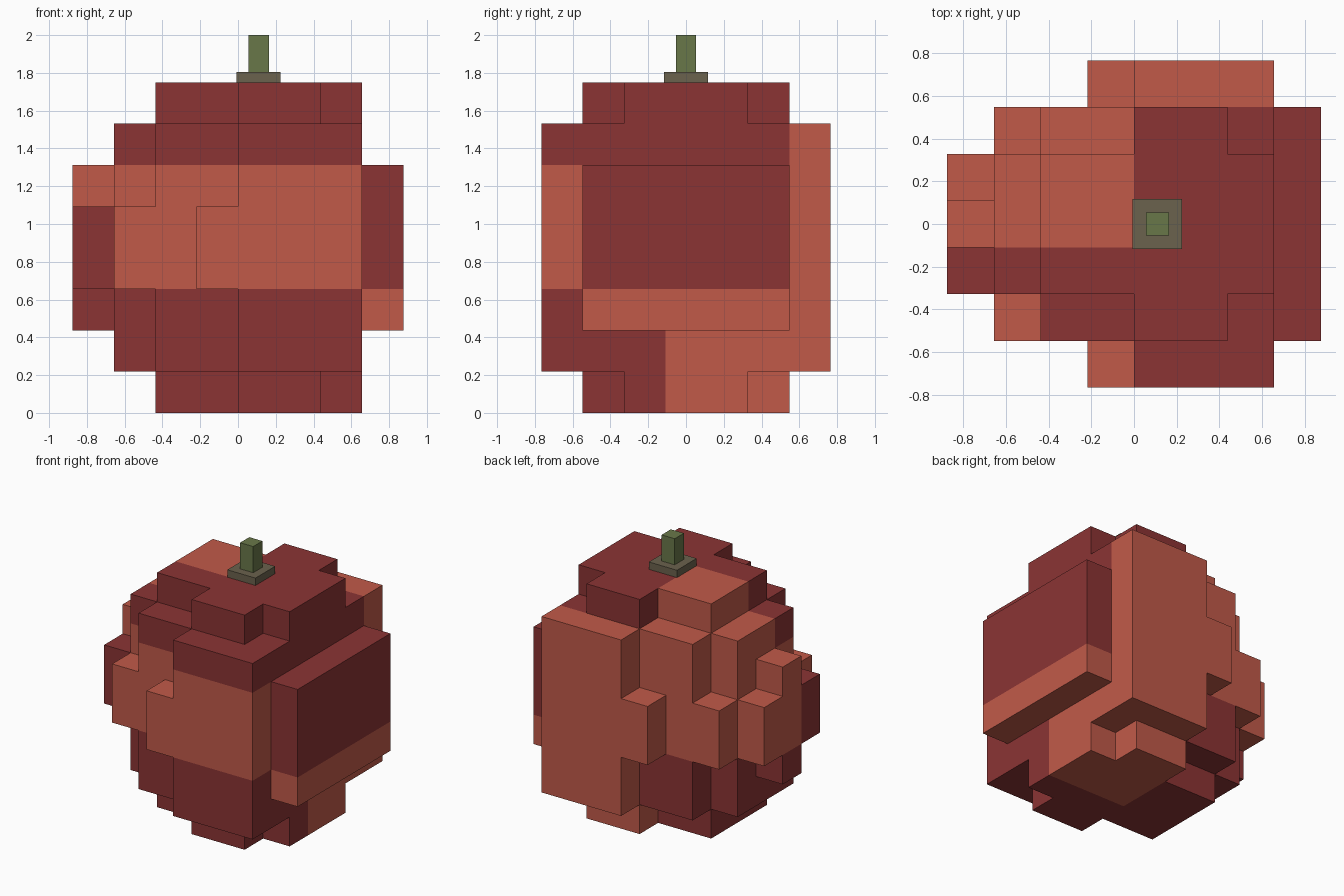
import bpy, bmesh, math
from mathutils import Vector

if "Cube" in bpy.data.objects:
    bpy.data.objects.remove(bpy.data.objects["Cube"])

U = 1.75 / 8                       # edge of one block
ORIGIN = Vector((-4 * U, -3.5 * U, 0))


def material(name, rgb):
    lin = [((c / 255 + 0.055) / 1.055) ** 2.4 for c in rgb]
    m = bpy.data.materials.new(name)
    m.diffuse_color = (*lin, 1)
    m.use_nodes = True
    m.node_tree.nodes["Principled BSDF"].inputs["Base Color"].default_value = m.diffuse_color
    return m


dark_red = material("dark red", (139, 52, 52))
light_red = material("light red", (193, 90, 73))
stem_green = material("stem green", (105, 119, 73))
stem_brown = material("stem brown", (107, 98, 77))

# Fruit volume as overlapping block ranges: (x0, x1, y0, y1, z0, z1)
RANGES = [
    (4, 7, 0, 7, 1, 7), (3, 7, 0, 7, 3, 5),   # front and back bulges
    (2, 7, 1, 6, 1, 7), (1, 7, 1, 6, 3, 5),   # main body
    (1, 7, 2, 5, 1, 7),                       # left side steps
    (0, 7, 2, 5, 3, 5), (0, 7, 3, 4, 2, 6),
    (6, 8, 1, 6, 2, 6),                       # right side slab
    (2, 7, 2, 5, 0, 8), (4, 6, 1, 6, 0, 8),   # top and bottom caps
]
cells = {(x, y, z) for x0, x1, y0, y1, z0, z1 in RANGES
         for x in range(x0, x1) for y in range(y0, y1) for z in range(z0, z1)}


def is_light(x, y, z):
    """Patchwork colouring by octant of the fruit."""
    if x == 7:
        return z == 2
    if y == 6:
        return True
    if z < 3:
        return x >= 4 and y >= 3
    if y >= 3:
        return x < 4
    return z < 6 and x > 0


def build_fruit():
    bm = bmesh.new()
    verts = {}

    def vert(p):
        if p not in verts:
            verts[p] = bm.verts.new(ORIGIN + Vector(p) * U)
        return verts[p]

    # Outer skin: a quad wherever a block has no neighbour
    for c in sorted(cells):
        for axis in range(3):
            for side in (0, 1):
                n = list(c)
                n[axis] += 2 * side - 1
                if tuple(n) in cells:
                    continue
                a, b = (axis + 1) % 3, (axis + 2) % 3
                ring = []
                for da, db in ((0, 0), (1, 0), (1, 1), (0, 1)):
                    p = list(c)
                    p[axis] += side
                    p[a] += da
                    p[b] += db
                    ring.append(vert(tuple(p)))
                face = bm.faces.new(ring if side else ring[::-1])
                face.material_index = int(is_light(*c))
    # Merge coplanar quads of the same colour
    bmesh.ops.dissolve_limit(bm, angle_limit=math.radians(1), verts=bm.verts[:],
                             edges=bm.edges[:], delimit={'MATERIAL'})
    me = bpy.data.meshes.new("fruit")
    bm.to_mesh(me)
    bm.free()
    me.materials.append(dark_red)
    me.materials.append(light_red)
    bpy.context.collection.objects.link(bpy.data.objects.new("fruit", me))


def box(name, width, z0, z1, mat):
    bpy.ops.mesh.primitive_cube_add(size=1, location=(U / 2, 0, (z0 + z1) / 2))
    ob = bpy.context.object
    ob.name = name
    ob.scale = (width, width, z1 - z0)
    ob.data.materials.append(mat)


build_fruit()
box("stem_base", 0.232, 1.75, 1.805, stem_brown)
box("stem", 0.108, 1.805, 2.0, stem_green)
